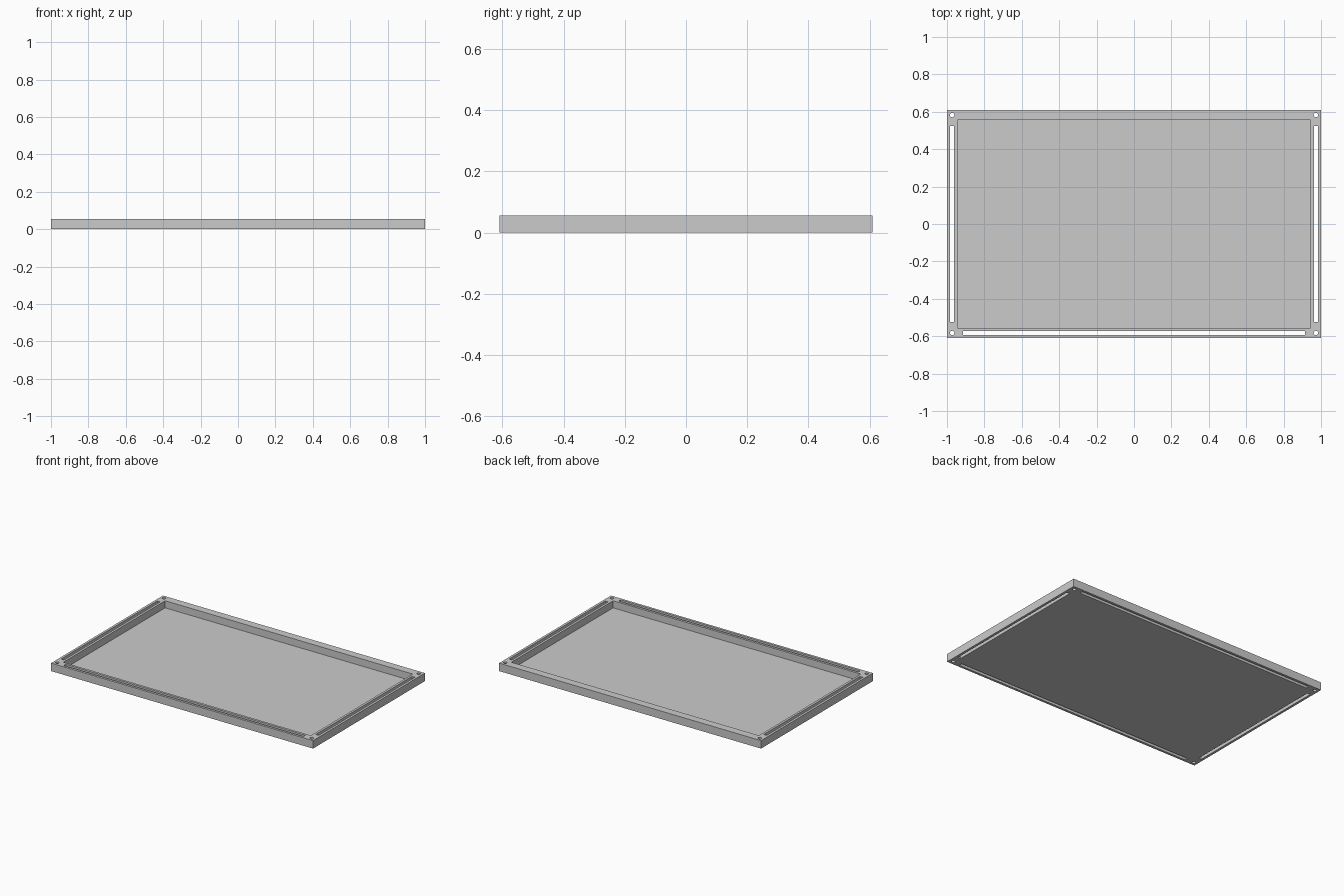
import bpy, bmesh
from mathutils import Matrix

if "Cube" in bpy.data.objects:
    bpy.data.objects.remove(bpy.data.objects["Cube"])

W, D, H = 1.0, 0.61, 0.055      # half width, half depth, height
R = 0.055                       # rail width
SLOT = 0.022                    # slot width
FLOOR = 0.006                   # floor panel thickness


def add_box(bm, x0, x1, y0, y1, z0, z1):
    m = (Matrix.Translation(((x0 + x1) / 2, (y0 + y1) / 2, (z0 + z1) / 2))
         @ Matrix.Diagonal((x1 - x0, y1 - y0, z1 - z0, 1)))
    bmesh.ops.create_cube(bm, size=1, matrix=m)


def make_object(name, bm):
    mesh = bpy.data.meshes.new(name)
    bm.to_mesh(mesh)
    bm.free()
    ob = bpy.data.objects.new(name, mesh)
    bpy.context.collection.objects.link(ob)
    return ob


# outer frame block
bm = bmesh.new()
add_box(bm, -W, W, -D, D, 0, H)
frame = make_object("frame", bm)

# cutter: central opening, rail slots and corner holes
bm = bmesh.new()
add_box(bm, -W + R, W - R, -D + R, D - R, -0.1, 0.2)
h = SLOT / 2
cx, cy = W - R / 2, D - R / 2
for s in (-1, 1):
    # side rails: slots right through
    add_box(bm, s * cx - h, s * cx + h, -D + 0.085, D - 0.085, -0.1, 0.2)
    # front rail slot right through, back rail open only underneath
    top = 0.2 if s < 0 else H - 0.004
    add_box(bm, -W + 0.085, W - 0.085, s * cy - h, s * cy + h, -0.1, top)
    for t in (-1, 1):
        bmesh.ops.create_cone(
            bm, cap_ends=True, segments=12, radius1=0.012, radius2=0.012,
            depth=0.4, matrix=Matrix.Translation((s * cx, t * cy, 0.03)))
cutter = make_object("frame_cutter", bm)
cutter.hide_render = True

mod = frame.modifiers.new("openings", 'BOOLEAN')
mod.operation = 'DIFFERENCE'
mod.solver = 'EXACT'
mod.object = cutter
bpy.context.view_layer.objects.active = frame
frame.select_set(True)
bpy.ops.object.modifier_apply(modifier=mod.name)
bpy.data.objects.remove(cutter)

# floor panel set between the rails
bm = bmesh.new()
add_box(bm, -W + R, W - R, -D + R, D - R, 0, FLOOR)
make_object("floor_panel", bm)
